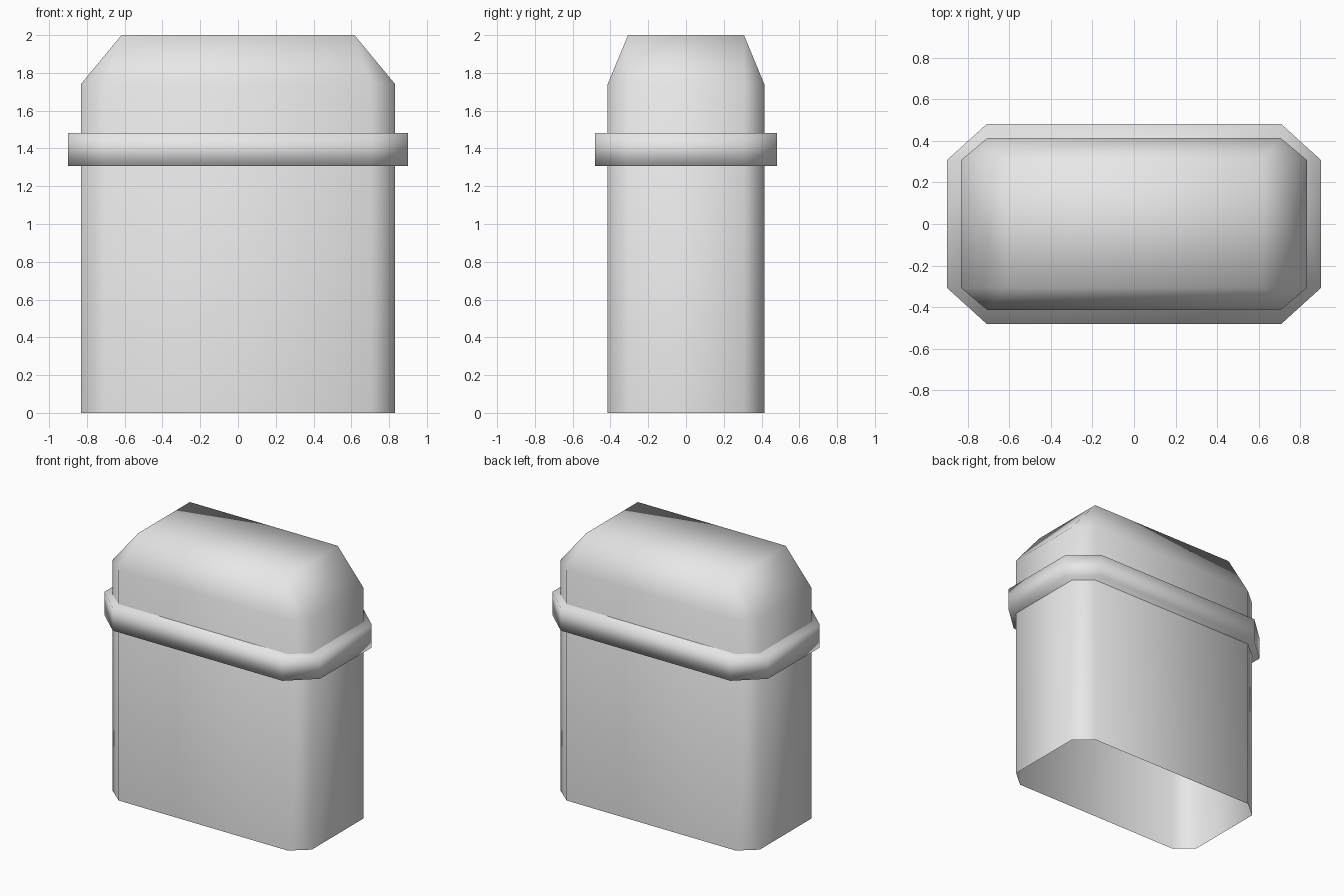
import bpy
import bmesh

cube = bpy.data.objects.get("Cube")
if cube:
    bpy.data.objects.remove(cube, do_unlink=True)

grey = bpy.data.materials.new("light_grey")
grey.use_nodes = True
grey.diffuse_color = (0.8, 0.8, 0.8, 1)
grey.node_tree.nodes["Principled BSDF"].inputs["Base Color"].default_value = (0.8, 0.8, 0.8, 1)


def outline(half_x, half_y, flat_x, flat_y):
    """Rectangle with chamfered corners, counter-clockwise."""
    quarter = [(half_x, flat_y), (flat_x, half_y)]
    points = []
    for sx, sy in ((1, 1), (-1, 1), (-1, -1), (1, -1)):
        corner = quarter if sx == sy else quarter[::-1]
        points += [(sx * x, sy * y) for x, y in corner]
    return points


def loft(name, rings, cap_bottom):
    """Skin a stack of (z, outline) rings, closed on top."""
    bm = bmesh.new()
    loops = [[bm.verts.new((x, y, z)) for x, y in ring] for z, ring in rings]
    for low, high in zip(loops, loops[1:]):
        for i in range(len(low)):
            j = (i + 1) % len(low)
            bm.faces.new((low[i], low[j], high[j], high[i]))
    bm.faces.new(loops[-1])
    if cap_bottom:
        bm.faces.new(loops[0][::-1])
    # Corners without a chamfer collapse to single points
    bmesh.ops.remove_doubles(bm, verts=bm.verts[:], dist=0.0001)
    mesh = bpy.data.meshes.new(name)
    bm.to_mesh(mesh)
    bm.free()
    mesh.materials.append(grey)
    mesh.shade_smooth()
    obj = bpy.data.objects.new(name, mesh)
    bpy.context.collection.objects.link(obj)
    return obj


# Open-bottomed body with a tapered top
wall = outline(0.832, 0.415, 0.705, 0.308)
crown = outline(0.617, 0.307, 0.617, 0.307)
loft("body", [(0, wall), (1.74, wall), (2, crown)], cap_bottom=False)

# Protruding band around the body
band = outline(0.9, 0.482, 0.708, 0.308)
loft("rim", [(1.307, band), (1.482, band)], cap_bottom=True)
